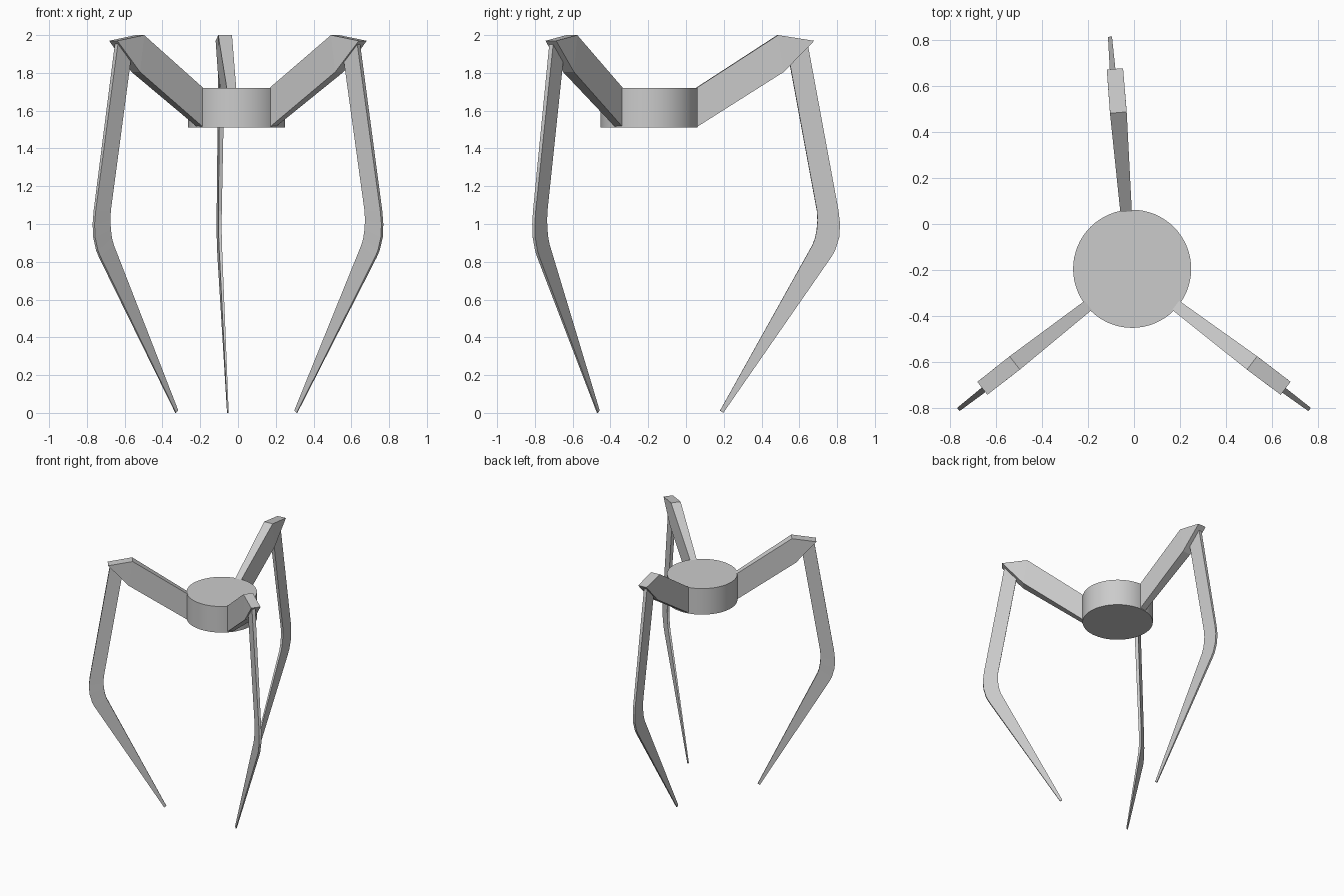
import bpy, bmesh
from mathutils import Vector

if "Cube" in bpy.data.objects:
    bpy.data.objects.remove(bpy.data.objects["Cube"])


def loft(name, stations, s0, p0, s1, p1):
    """Boxy limb lofted through stations (inner s, z, outer s, z, thickness).
    s is measured in a vertical plane through plan points p0 (at s0) and p1 (at s1)."""
    a, b = Vector(p0), Vector(p1)
    d = (b - a) / (s1 - s0)
    n = Vector((-d.y, d.x)).normalized()
    bm = bmesh.new()
    rings = []
    for si, zi, so, zo, w in stations:
        ring = []
        for s, z, u in ((si, zi, -1), (so, zo, -1), (so, zo, 1), (si, zi, 1)):
            p = a + d * (s - s0) + n * (u * w / 2)
            ring.append(bm.verts.new((p.x, p.y, z)))
        rings.append(ring)
    for r, q in zip(rings, rings[1:]):
        for i in range(4):
            j = (i + 1) % 4
            bm.faces.new((r[i], r[j], q[j], q[i]))
    bm.faces.new(rings[0])
    bm.faces.new(rings[-1])
    bmesh.ops.recalc_face_normals(bm, faces=bm.faces)
    me = bpy.data.meshes.new(name)
    bm.to_mesh(me)
    bm.free()
    ob = bpy.data.objects.new(name, me)
    bpy.context.collection.objects.link(ob)
    return ob


# Central hub
bpy.ops.mesh.primitive_cylinder_add(vertices=64, radius=0.257, depth=0.21,
                                    location=(-0.008, -0.195, 1.615))
bpy.context.object.name = "hub"
bpy.ops.object.shade_smooth_by_angle()

# Side profiles shared by the three limbs
ARM = [(0.05, 1.51, 0.05, 1.718, 0.05),
       (0.515, 1.805, 0.485, 2.0, 0.073),
       (0.672, 1.966, 0.675, 1.97, 0.071)]
CLAW = [(0.54, 1.90, 0.637, 1.96, 0.026),
        (0.55, 1.845, 0.645, 1.945, 0.026),
        (0.693, 1.07, 0.807, 1.07, 0.018),
        (0.696, 1.02, 0.815, 1.00, 0.017),
        (0.692, 0.97, 0.811, 0.93, 0.017),
        (0.683, 0.925, 0.789, 0.86, 0.016),
        (0.67, 0.89, 0.77, 0.827, 0.016),
        (0.18, 0.012, 0.197, 0.0, 0.007)]

# Plan lines: arm from hub to end, claw from tip to bend
LIMBS = {
    "back": ((-0.035, 0.06), (-0.083, 0.675), (-0.054, 0.19), (-0.105, 0.82)),
    "right": ((0.187, -0.358), (0.66, -0.715), (0.307, -0.465), (0.768, -0.81)),
    "left": ((-0.204, -0.358), (-0.66, -0.715), (-0.325, -0.465), (-0.768, -0.81)),
}
for side, (hub, end, tip, bend) in LIMBS.items():
    loft(side + "_arm", ARM, 0.06, hub, 0.675, end)
    loft(side + "_claw", CLAW, 0.19, tip, 0.82, bend)
